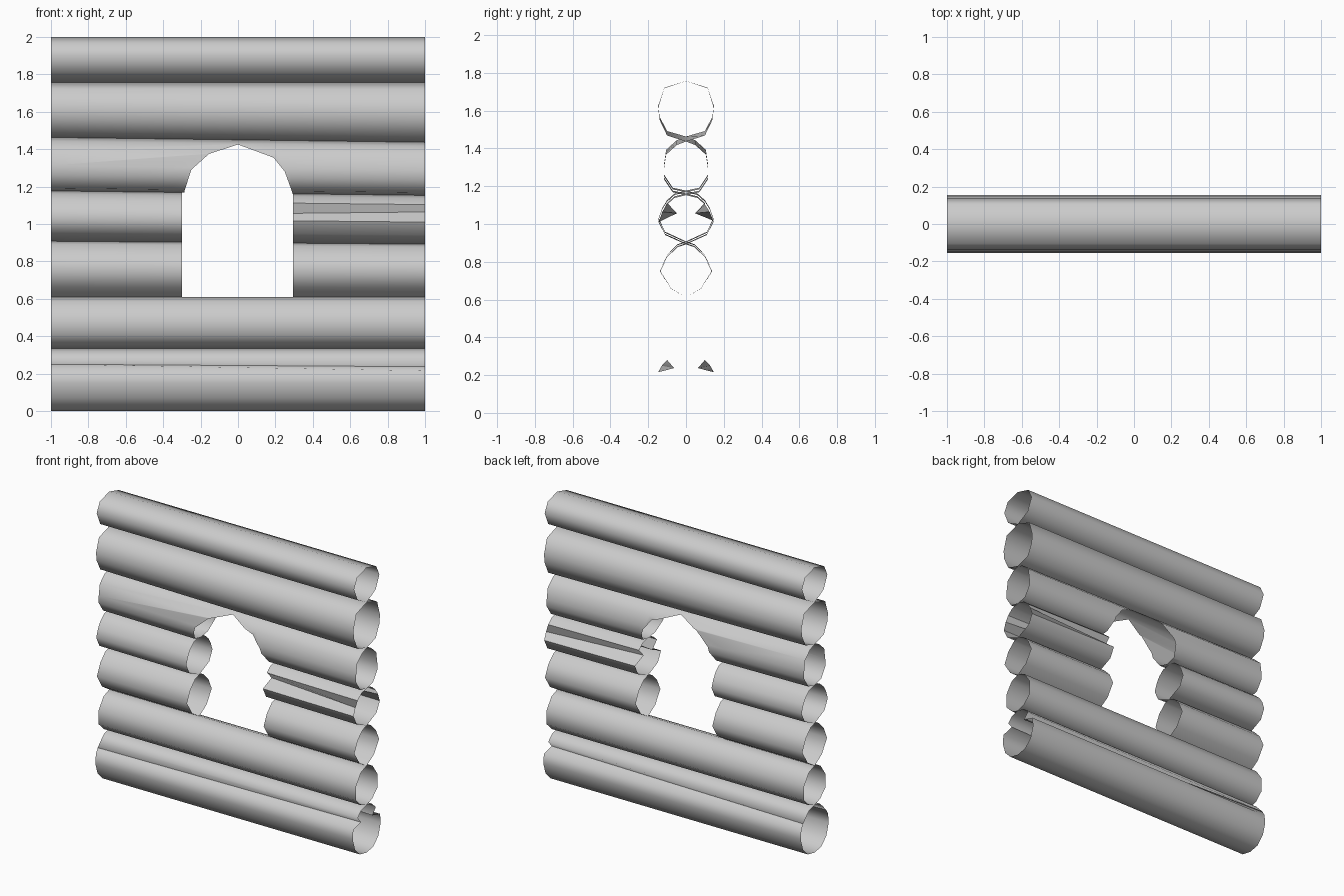
import bpy
import bmesh
from mathutils import Vector

cube = bpy.data.objects.get("Cube")
if cube:
    bpy.data.objects.remove(cube, do_unlink=True)

# One plain grey for the whole wall
grey = bpy.data.materials.new("log grey")
grey.use_nodes = True
GREY = (0.6, 0.6, 0.6, 1)
grey.diffuse_color = GREY
grey.node_tree.nodes["Principled BSDF"].inputs["Base Color"].default_value = GREY

# Arched window outline (x, z), counter-clockwise from the sill
WINDOW = [(-.3, .605), (.295, .605), (.295, 1.1), (.29, 1.17), (.25, 1.28),
          (.19, 1.355), (0, 1.425), (-.155, 1.375), (-.25, 1.29),
          (-.285, 1.18), (-.3, 1.08)]
LEFT_EDGE, RIGHT_EDGE = WINDOW[0][0], WINDOW[1][0]


def window_planes():
    """Outward-facing plane (point, normal) for each side of the window."""
    for (ax, az), (bx, bz) in zip(WINDOW, WINDOW[1:] + WINDOW[:1]):
        yield Vector((ax, 0, az)), Vector((bz - az, 0, ax - bx)).normalized()


def cut_window(bm):
    """Slice the shell along each window side, then drop the faces within."""
    done = []

    def inside():
        return [f for f in bm.faces
                if all((f.calc_center_median() - p).dot(n) < 0 for p, n in done)]

    for point, normal in window_planes():
        faces = inside()
        edges = {e for f in faces for e in f.edges}
        verts = {v for f in faces for v in f.verts}
        bmesh.ops.bisect_plane(bm, geom=faces + list(edges) + list(verts),
                               dist=1e-5, plane_co=point, plane_no=normal)
        done.append((point, normal))
    bmesh.ops.delete(bm, geom=inside(), context='FACES')


def ring(bm, x, half, tilt):
    """Closed log section at x: front half downward, then back half upward."""
    top, bottom = half[0][1], half[-1][1]
    points = [(-y, z) for y, z in half] + [(y, z) for y, z in half[-2:0:-1]]
    verts = []
    for y, z in points:
        t = (z - bottom) / (top - bottom)
        slope = tilt[0] * (1 - t) + tilt[1] * t
        verts.append(bm.verts.new((x, y, z - slope * x)))
    return verts


def log(name, half, start=-1, end=1, tilt=(0, 0), dent=None, cut=False):
    """Open-ended log; dent = (index, point) moves one point per side at the
    dented end, which is the +x end of a full log or the window end of a stub."""
    bm = bmesh.new()
    dented = list(half)
    if dent:
        dented[dent[0]] = dent[1]
    full = start == -1
    a = ring(bm, start, half if full else dented, tilt)
    b = ring(bm, end, dented if full else half, tilt)
    count = len(a)
    for i in range(count):
        j = (i + 1) % count
        bm.faces.new((a[i], a[j], b[j], b[i]))
    if cut:
        cut_window(bm)
    mesh = bpy.data.meshes.new(name)
    bm.to_mesh(mesh)
    bm.free()
    mesh.materials.append(grey)
    obj = bpy.data.objects.new(name, mesh)
    bpy.context.collection.objects.link(obj)
    bpy.ops.object.select_all(action='DESELECT')
    obj.select_set(True)
    bpy.context.view_layer.objects.active = obj
    bpy.ops.object.shade_smooth_by_angle(angle=1.1)
    return obj


# Half sections (y, z), from the top of each log to its underside
base = [(0, .335), (.06, .32), (.1, .28), (.128, .25), (.148, .215),
        (.155, .15), (.13, .07), (.075, .015), (0, 0)]
sill = [(0, .61), (.065, .585), (.117, .51), (.117, .41), (.06, .355), (0, .335)]
lower = [(0, .9), (.045, .885), (.1, .83), (.137, .75), (.08, .66), (0, .61)]
middle = [(0, 1.165), (.06, 1.15), (.1, 1.115), (.125, 1.075), (.145, 1.02),
          (.11, .95), (0, .9)]
arch = [(0, 1.45), (.05, 1.43), (.105, 1.38), (.117, 1.3), (.117, 1.25),
        (.07, 1.18), (0, 1.165)]
upper = [(0, 1.757), (.115, 1.72), (.147, 1.62), (.14, 1.56), (.1, 1.48), (0, 1.45)]
crown = [(0, 2), (.105, 1.97), (.14, 1.9), (.1, 1.81), (0, 1.757)]

# Full-length logs
log("base_log", base, dent=(3, (.063, .237)))
log("sill_log", sill)
log("arch_log", arch, tilt=(.012, .013), cut=True)
log("upper_log", upper, tilt=(.013, 0))
log("crown_log", crown)

# Logs broken by the window opening
for side, start, end in (("right", -1, LEFT_EDGE), ("left", RIGHT_EDGE, 1)):
    notch = (3, (.048, 1.06)) if side == "left" else None
    log("lower_log_" + side, lower, start, end, tilt=(0, .008))
    log("middle_log_" + side, middle, start, end, tilt=(.008, .012),
        dent=notch, cut=True)
